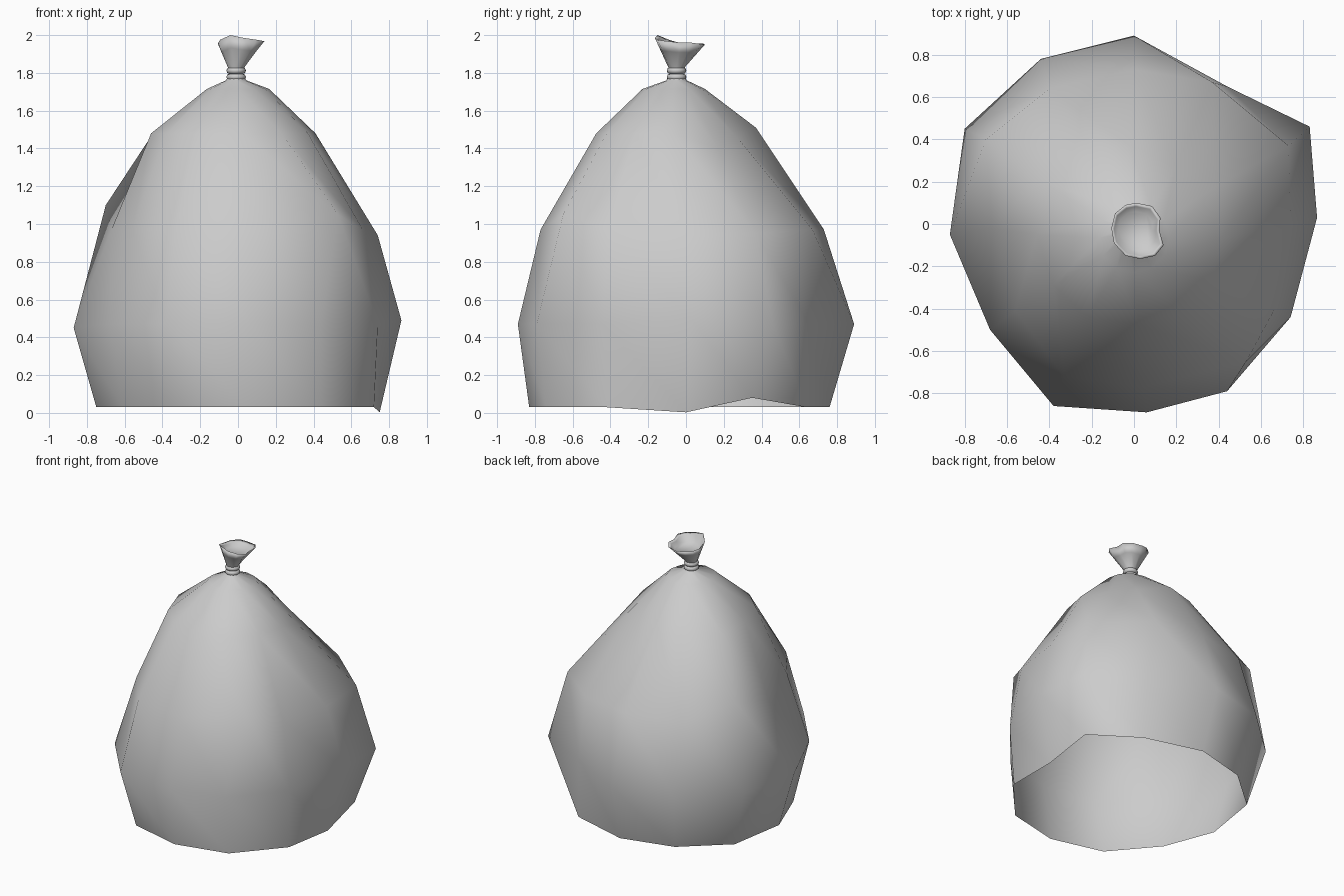
import bpy, bmesh, math

if "Cube" in bpy.data.objects:
    bpy.data.objects.remove(bpy.data.objects["Cube"])

SIDES = 12


def loft(name, rings, cap=False):
    """Skin a stack of equal-length point rings, optionally closing the last."""
    bm = bmesh.new()
    loops = [[bm.verts.new(p) for p in ring] for ring in rings]
    for lo, hi in zip(loops, loops[1:]):
        for i in range(SIDES):
            j = (i + 1) % SIDES
            # split each panel along the same slanting crease
            bm.faces.new((lo[i], lo[j], hi[i]))
            bm.faces.new((lo[j], hi[j], hi[i]))
    if cap:
        bm.faces.new(loops[-1])
    mesh = bpy.data.meshes.new(name)
    bm.to_mesh(mesh)
    bm.free()
    mesh.shade_smooth()
    obj = bpy.data.objects.new(name, mesh)
    bpy.context.collection.objects.link(obj)
    return obj


def circle(cx, cy, r, z):
    """Ring starting at the back and running round by the left side."""
    pts = []
    for i in range(SIDES):
        a = math.pi / 2 + i * math.tau / SIDES
        pts.append((cx + r * math.cos(a), cy + r * math.sin(a), z))
    return pts


def flat(points, z, lifts={}):
    """Give plan points a common height, with a few exceptions."""
    return [(x, y, lifts.get(i, z)) for i, (x, y) in enumerate(points)]


# Uneven plan outlines of the sagging sack, back vertex first
base = [(.02, .76), (-.37, .66), (-.68, .39), (-.75, -.04), (-.61, -.41), (-.34, -.73),
        (.05, -.83), (.44, -.74), (.72, -.42), (.75, 0), (.73, .35), (.45, .64)]
belly = [(0, .89), (-.44, .78), (-.80, .45), (-.87, -.05), (-.68, -.50), (-.38, -.86),
         (.06, -.89), (.44, -.79), (.74, -.44), (.865, .03), (.83, .46), (.44, .65)]
chest = [(0, .73), (-.40, .64), (-.70, .40), (-.67, -.02), (-.56, -.41), (-.33, -.72),
         (.05, -.77), (.53, -.65), (.66, -.41), (.74, 0), (.73, .37), (.37, .67)]
shoulder = [(-.02, .37), (-.20, .35), (-.45, .21), (-.46, -.05), (-.38, -.29), (-.22, -.44),
            (.02, -.475), (.23, -.42), (.37, -.27), (.41, -.07), (.38, .17), (.20, .27)]

NX, NY = -.01, -.05
loft("bag_body", [
    flat(base, .03, {9: .003, 10: .08}),
    flat(belly, .47, {3: .45, 9: .49}),
    flat(chest, .97, {2: 1.10, 7: 1.05, 9: .94, 10: .95}),
    flat(shoulder, 1.48, {0: 1.51, 10: 1.40, 11: 1.46}),
    circle(0, -.065, .165, 1.715),
    circle(NX, NY, .055, 1.76),
    circle(NX, NY, .036, 1.79),
])

# Ruffled opening above the tie, with a rolled lip and a shallow hollow
rim = [(.01, .10), (-.04, .09), (-.09, .05), (-.107, -.02), (-.095, -.09), (-.04, -.15),
       (.03, -.165), (.10, -.15), (.14, -.10), (.12, -.03), (.125, .03), (.085, .085)]
rim_z = [1.95, 1.955, 1.955, 1.955, 1.975, 2.0, 1.985, 1.975, 1.968, 1.96, 1.96, 1.952]
top = [(x, y, z) for (x, y), z in zip(rim, rim_z)]
neck = circle(NX, NY, .036, 1.79)
throat = circle(NX, NY, .044, 1.83)


def blend(t):
    """Ring part-way between the throat and the rim."""
    return [tuple(a + (b - a) * t for a, b in zip(p, q)) for p, q in zip(throat, top)]


inner = [(x * .88, y * .88 - .005, z - .012) for x, y, z in top]
hollow = [(x * .7, y * .7 - .012, 1.92) for x, y, z in top]
loft("bag_mouth", [neck, throat, blend(.6), top, inner, hollow], cap=True)

# Cord wound twice round the neck
for i, z in enumerate((1.778, 1.812)):
    bpy.ops.mesh.primitive_torus_add(location=(NX, NY, z), major_radius=.034,
                                     minor_radius=.018, major_segments=20, minor_segments=8)
    cord = bpy.context.object
    cord.name = f"tie_cord_{i + 1}"
    cord.data.shade_smooth()
